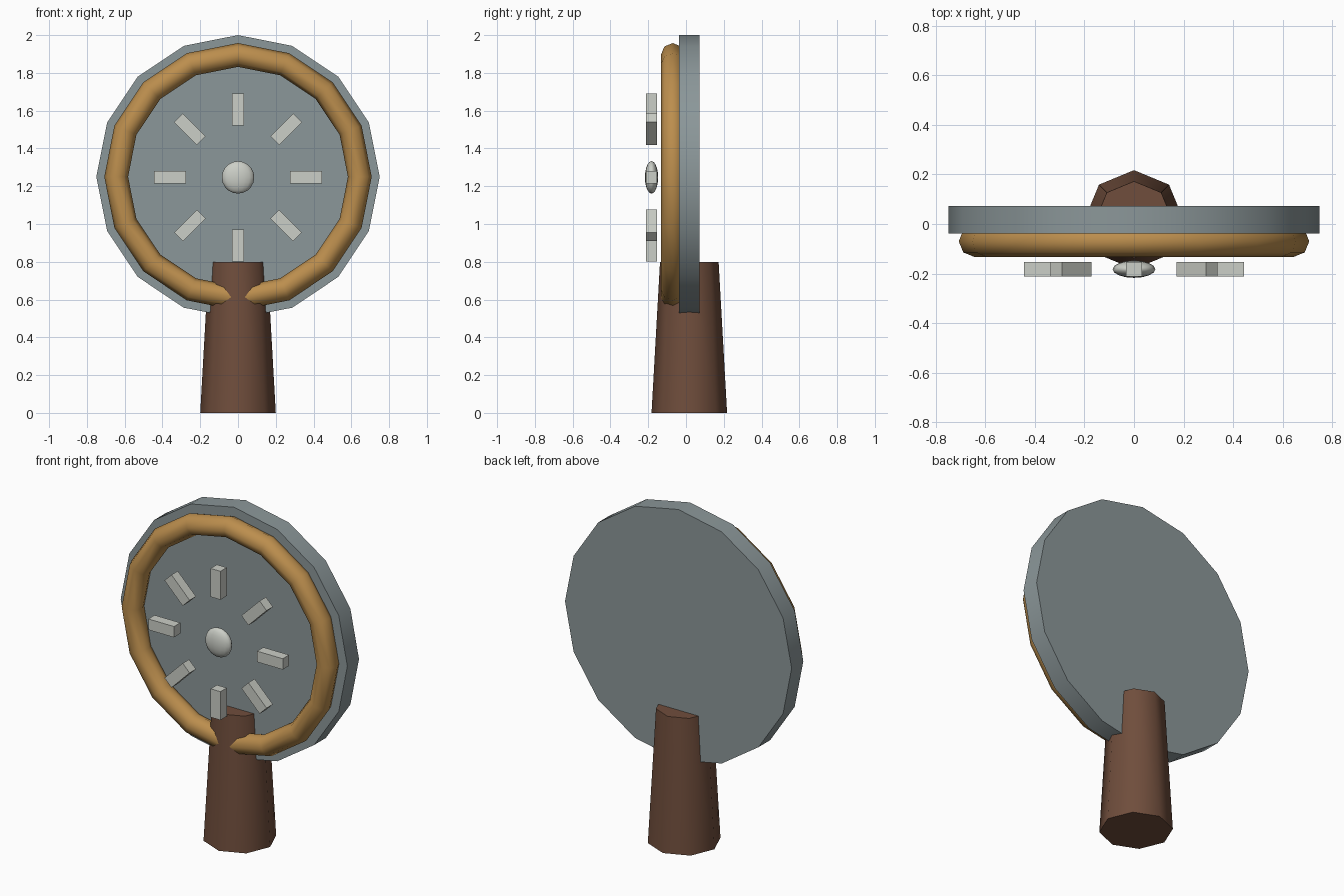
import bpy
from math import pi, sin, cos, radians

if "Cube" in bpy.data.objects:
    bpy.data.objects.remove(bpy.data.objects["Cube"])

CZ = 1.25  # height of the disc centre


def material(name, rgb):
    m = bpy.data.materials.new(name)
    m.diffuse_color = (*rgb, 1)
    m.use_nodes = True
    m.node_tree.nodes["Principled BSDF"].inputs["Base Color"].default_value = m.diffuse_color
    return m


WOOD = material("dark_wood", (0.16, 0.075, 0.045))
METAL = material("blue_grey", (0.26, 0.31, 0.32))
GOLD = material("ochre", (0.50, 0.27, 0.075))
PALE = material("pale_stone", (0.60, 0.62, 0.57))


def finish(name, mat, smooth=True):
    ob = bpy.context.object
    ob.name = name
    ob.data.materials.append(mat)
    bpy.ops.object.transform_apply(location=False, rotation=True, scale=True)
    if smooth:
        bpy.ops.object.shade_smooth_by_angle(angle=radians(60))
    return ob


# tapered eight-sided handle
bpy.ops.mesh.primitive_cone_add(vertices=8, radius1=0.2, radius2=0.155, depth=0.8,
                                location=(0, 0.0175, 0.4))
finish("handle", WOOD)

# sixteen-sided disc facing forward
bpy.ops.mesh.primitive_cylinder_add(vertices=16, radius=0.75, depth=0.11,
                                    location=(0, 0.0175, CZ), rotation=(pi / 2, 0, 0))
finish("disc", METAL)

# raised ring on the front of the disc
bpy.ops.mesh.primitive_torus_add(major_segments=16, minor_segments=8,
                                 major_radius=0.645, minor_radius=0.063,
                                 location=(0, -0.07, CZ), rotation=(pi / 2, 0, 0))
finish("rim_ring", GOLD)

# flattened bead in the middle
bpy.ops.mesh.primitive_uv_sphere_add(segments=16, ring_count=10, radius=1,
                                     location=(0, -0.1825, CZ - 0.003))
bpy.context.object.scale = (0.086, 0.035, 0.086)
finish("centre_bead", PALE)

# eight radial marker bars floating in front of the disc
for i in range(8):
    a = i * pi / 4
    bpy.ops.mesh.primitive_cube_add(size=1, rotation=(0, -a, 0),
                                    location=(0.36 * cos(a), -0.1825, CZ - 0.003 + 0.36 * sin(a)))
    bpy.context.object.scale = (0.17, 0.06, 0.065)
    finish(f"marker_bar_{i + 1}", PALE, smooth=False)
